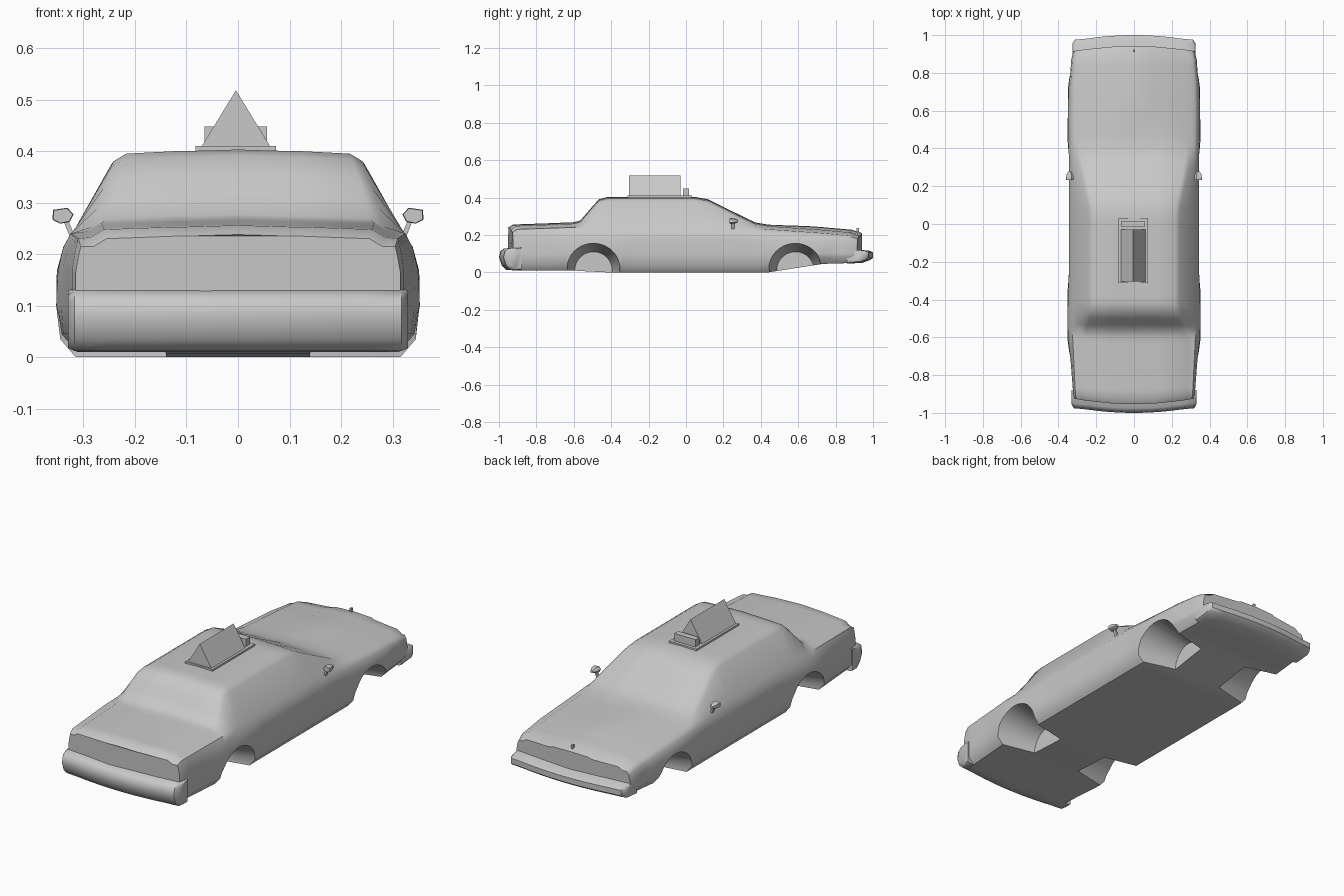
import bpy, bmesh, math
from mathutils import Matrix, Vector

cube = bpy.data.objects.get("Cube")
if cube:
    bpy.data.objects.remove(cube, do_unlink=True)

grey = bpy.data.materials.new("body_grey")
grey.use_nodes = True
GREY = (0.58, 0.58, 0.58, 1)
grey.diffuse_color = GREY
grey.node_tree.nodes["Principled BSDF"].inputs["Base Color"].default_value = GREY


def finish(name, bm):
    bmesh.ops.recalc_face_normals(bm, faces=bm.faces)
    mesh = bpy.data.meshes.new(name)
    bm.to_mesh(mesh)
    bm.free()
    mesh.materials.append(grey)
    obj = bpy.data.objects.new(name, mesh)
    bpy.context.collection.objects.link(obj)
    return obj


def activate(obj):
    bpy.ops.object.select_all(action='DESELECT')
    obj.select_set(True)
    bpy.context.view_layer.objects.active = obj


def smooth(obj, degrees):
    activate(obj)
    bpy.ops.object.shade_smooth_by_angle(angle=math.radians(degrees))


def loft(name, sections):
    """Skin a row of closed loops and cap both ends."""
    bm = bmesh.new()
    rows = [[bm.verts.new(p) for p in s] for s in sections]
    n = len(rows[0])
    for a, b in zip(rows, rows[1:]):
        for i in range(n):
            j = (i + 1) % n
            bm.faces.new((a[i], a[j], b[j], b[i]))
    bm.faces.new(rows[0])
    bm.faces.new(rows[-1])
    return finish(name, bm)


def box(name, lo, hi):
    lo, hi = Vector(lo), Vector(hi)
    bm = bmesh.new()
    bmesh.ops.create_cube(bm, size=1, matrix=Matrix.Translation((lo + hi) / 2)
                          @ Matrix.Diagonal((hi - lo).to_4d()))
    return finish(name, bm)


# Body stations: y, side width, floor, belt width, belt height, top width, top height
STATIONS = [
    (-.925, .315, .015, .305, .215, .28, .235),
    (-.90, .322, .01, .31, .23, .285, .253),
    (-.60, .345, .01, .325, .24, .29, .265),
    (-.565, .345, .007, .325, .24, .28, .274),
    (-.50, .345, .004, .322, .242, .26, .35),
    (-.465, .345, .002, .32, .243, .247, .388),
    (-.42, .345, 0, .32, .243, .242, .4),
    (.05, .345, 0, .32, .243, .242, .4),
    (.12, .345, 0, .32, .243, .25, .387),
    (.25, .345, 0, .32, .24, .28, .322),
    (.37, .345, 0, .32, .235, .3, .264),
    (.44, .345, 0, .32, .23, .3, .252),
    (.73, .342, .045, .32, .21, .3, .232),
    (.87, .332, .05, .315, .195, .3, .218),
    (.915, .322, .06, .305, .18, .285, .2)]
ARCHES = (-.495, .585)


def body_section(st):
    y, w, f, bx, bz, tx, tz = st
    flare = max(0, 1 - min(abs(y - a) for a in ARCHES) / .2) ** .5 * .012
    hood = .007 * min(1, max(0, (y - .45) / .2))
    low = min(.17, bz - .05)
    half = [(w - .03, f), (w, f + .035), (w + flare, .1), (w + flare * .5, low),
            (w - .006, (low + bz) / 2 + .008), (bx, bz), (tx, tz - .02),
            (tx - .025, tz - .005), (.12, tz), (.1, tz + hood)]
    loop = [(0, f)] + half + [(0, tz + .003 + hood)] + [(-x, z) for x, z in reversed(half)]
    # both ends bow outwards in plan
    bow = .028 * max(0, (abs(y) - .78) / .14) * (1 if y > 0 else -1)
    return [(x, y + bow * (1 - (x / w) ** 2), z) for x, z in loop]


dense = []
for a, b in zip(STATIONS, STATIONS[1:]):
    steps = max(1, round((b[0] - a[0]) / .04))
    dense += [[p + (q - p) * k / steps for p, q in zip(a, b)] for k in range(steps)]
dense.append(STATIONS[-1])
body = loft("body_shell", [body_section(s) for s in dense])

# Wheel wells cut from each side
for y in ARCHES:
    for side in (-1, 1):
        bm = bmesh.new()
        bmesh.ops.create_cone(bm, cap_ends=True, segments=40, radius1=.1, radius2=.16, depth=.28,
                              matrix=Matrix.Translation((side * .28, y, .01))
                              @ Matrix.Rotation(side * math.pi / 2, 4, 'Y'))
        cutter = finish("wheel_well_cutter", bm)
        cutter.hide_render = True
        mod = body.modifiers.new("wheel_well", 'BOOLEAN')
        mod.object, mod.operation, mod.solver = cutter, 'DIFFERENCE', 'EXACT'
        activate(body)
        bpy.ops.object.modifier_apply(modifier=mod.name)
        bpy.data.objects.remove(cutter, do_unlink=True)
smooth(body, 48)


# Bumpers: a profile swept across the width along a shallow bow
def bumper(name, sign, profile, width):
    sections = []
    for k in range(-8, 9):
        t = k / 8
        inset = .012 if abs(k) == 8 else 0
        x = width * t if inset else width * t * 1.1 if abs(k) == 7 else width * t
        sections.append([(x, sign * (d - (.032 * t * t + inset) * (d > .91)),
                          z + (inset if z < .06 else -inset) * .5) for d, z in profile])
    smooth(loft(name, sections), 48)


bumper("rear_bumper", -1, [(.88, .012), (.96, .012), (.985, .035), (1, .08),
                           (.993, .112), (.975, .127), (.88, .135)], .33)
bumper("front_bumper", 1, [(.86, .047), (.94, .05), (.985, .066), (1, .078),
                           (1, .106), (.985, .115), (.86, .128)], .325)

# Door mirrors on short stalks
MIRROR = [(.319, .277), (.331, .29), (.359, .286), (.36, .267), (.345, .259), (.326, .263)]
for side, label in ((1, "left"), (-1, "right")):
    sections = [[(side * (.34 + (x - .34) * s), y, .274 + (z - .274) * s) for x, z in MIRROR]
                for y, s in ((.232, .92), (.24, 1), (.262, .85), (.278, .4))]
    smooth(loft(label + "_mirror", sections), 45)
    stalk = [[(side * (x + dx), .25 + dy, z) for dx, dy in
              ((-.005, -.008), (.005, -.008), (.005, .008), (-.005, .008))]
             for x, z in ((.32, .23), (.334, .265))]
    loft(label + "_mirror_stalk", stalk)

# Roof sign: plate, wedge and small lamp box
box("sign_plate", (-.082, -.312, .395), (.074, .032, .41))
loft("sign_wedge", [[(-.07, y, .41), (.062, y, .41), (-.004, y, .518)] for y in (-.305, -.03)])
box("sign_lamp", (-.065, -.016, .41), (.056, .016, .448))

# Hood ornament
box("hood_ornament_post", (-.003, .914, .19), (.003, .924, .222))
box("hood_ornament_head", (-.005, .911, .22), (.005, .925, .237))
